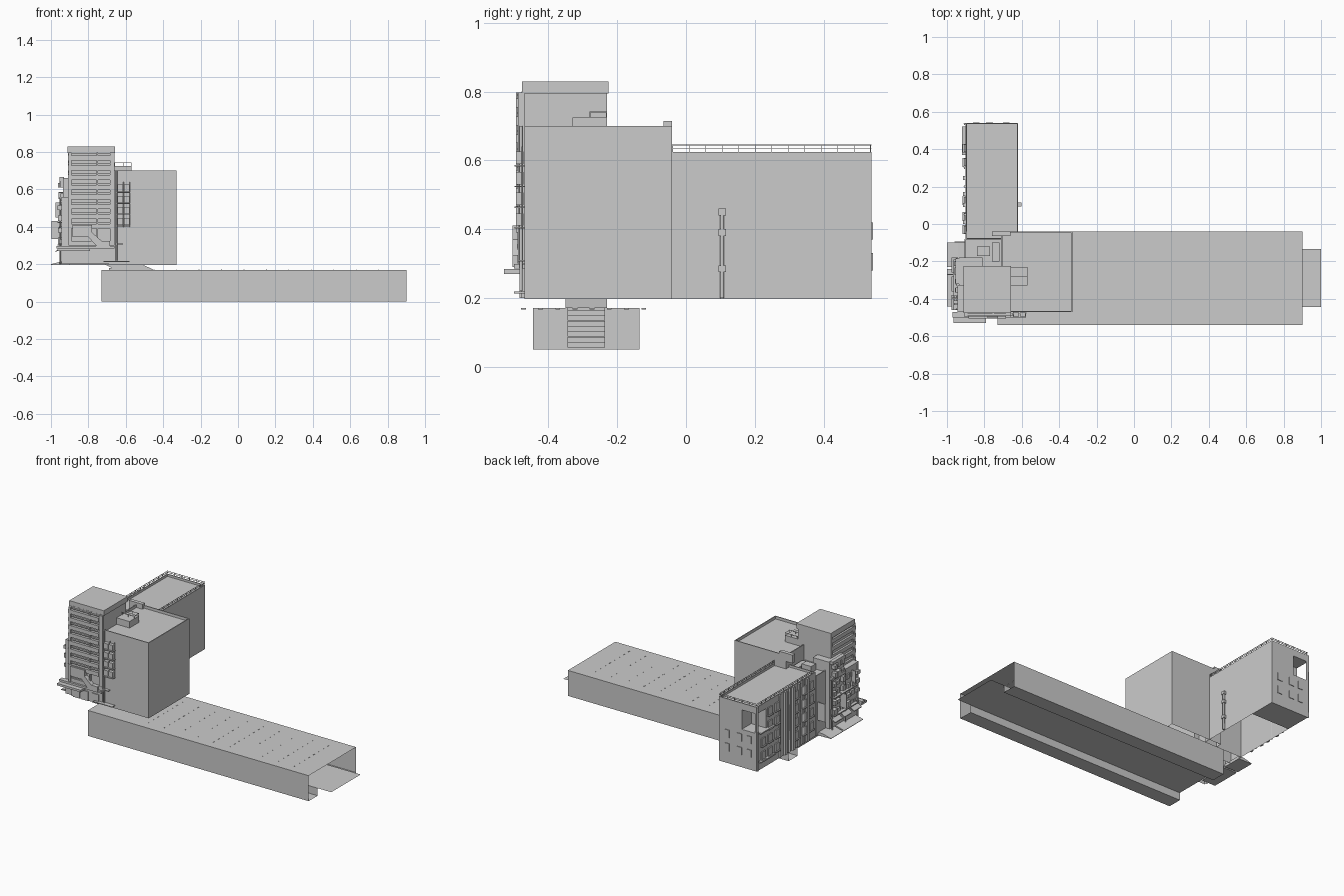
import bpy, random
from mathutils import Vector

random.seed(4)


def make(name, verts, faces):
    me = bpy.data.meshes.new(name)
    me.from_pydata(verts, [], faces)
    me.update()
    ob = bpy.data.objects.new(name, me)
    bpy.context.collection.objects.link(ob)
    return ob


def boxes(name, items, floor=True):
    """Several boxes (x0, x1, y0, y1, z0, z1) in one object."""
    v, f = [], []
    for x0, x1, y0, y1, z0, z1 in items:
        n = len(v)
        v += [(x, y, z) for z in (z0, z1) for x, y in ((x0, y0), (x1, y0), (x1, y1), (x0, y1))]
        f += [tuple(n + i for i in q) for q in
              ((0, 1, 5, 4), (1, 2, 6, 5), (2, 3, 7, 6), (3, 0, 4, 7), (4, 5, 6, 7))]
        if floor:
            f.append((n + 3, n + 2, n + 1, n))
    return make(name, v, f)


def rects(name, items):
    """Flat sheets: axis, position, then ranges on the two other axes."""
    v, f = [], []
    for axis, c, a0, a1, b0, b1 in items:
        n = len(v)
        for a, b in ((a0, b0), (a1, b0), (a1, b1), (a0, b1)):
            p = [a, b]
            p.insert('xyz'.index(axis), c)
            v.append(tuple(p))
        f.append((n, n + 1, n + 2, n + 3))
    return make(name, v, f)


def parapet_block(name, x0, x1, y0, y1, z0, z1, drop, t=0.006):
    """Open-bottomed block with a sunken flat roof."""
    v = [(x, y, z) for z, i in ((z0, 0), (z1, 0), (z1, t), (z1 - drop, t))
         for x, y in ((x0 + i, y0 + i), (x1 - i, y0 + i), (x1 - i, y1 - i), (x0 + i, y1 - i))]
    f = [(4 * r + i, 4 * r + (i + 1) % 4, 4 * r + 4 + (i + 1) % 4, 4 * r + 4 + i)
         for r in range(3) for i in range(4)] + [(12, 13, 14, 15)]
    return make(name, v, f)


def prism(name, profile, y0, y1):
    """Extrude an x-z profile along y."""
    n = len(profile)
    v = [(x, y, z) for y in (y0, y1) for x, z in profile]
    f = [(i, (i + 1) % n, n + (i + 1) % n, n + i) for i in range(n)]
    return make(name, v, f + [tuple(range(n - 1, -1, -1)), tuple(range(n, 2 * n))])


def pipe(name, pts, r):
    cu = bpy.data.curves.new(name, 'CURVE')
    cu.dimensions, cu.bevel_depth, cu.bevel_resolution, cu.use_fill_caps = '3D', r, 1, True
    sp = cu.splines.new('POLY')
    sp.points.add(len(pts) - 1)
    for p, q in zip(sp.points, pts):
        p.co = (*q, 1)
    ob = bpy.data.objects.new(name, cu)
    bpy.context.collection.objects.link(ob)


# underground station hall: open-ended sheets, two track trenches, platform
rects('station_hall', [
    ('z', 0.17, -0.73, 0.9, -0.54, -0.04),
    ('y', -0.54, -0.73, 0.9, 0, 0.17), ('y', -0.04, -0.73, 0.9, 0, 0.17),
    ('z', 0, -0.73, 0.9, -0.54, -0.445), ('z', 0, -0.73, 0.9, -0.135, -0.04),
    ('y', -0.445, -0.73, 0.9, 0, 0.05), ('y', -0.135, -0.73, 0.9, 0, 0.05),
    ('z', 0.05, -0.73, 1.0, -0.445, -0.135),
    ('x', -0.73, -0.445, -0.135, 0.05, 0.17)])
boxes('ceiling_lights', [(-0.45 + i * 0.12, -0.446 + i * 0.12, y, y + 0.014, 0.167, 0.171)
                         for i in range(11) for y in [-0.48 + k * 0.05 for k in range(8)]])

# sloping stair shaft from the street down to the platform
steps = 8
boxes('stairs', [(-0.69 + i * 0.035, -0.655 + i * 0.035, -0.345, -0.235,
                  0.165 - i * 0.0155, 0.18 - i * 0.0155) for i in range(steps)])
shaft = [(-0.71, 0.198), (-0.51, 0.198), (-0.45, 0.17), (-0.655, 0.17)]
for y in (-0.35, -0.23):
    make('shaft_wall', [(x, y, z) for x, z in shaft], [(0, 1, 2, 3)])
make('shaft_roof', [(-0.51, -0.35, 0.198), (-0.51, -0.23, 0.198),
                    (-0.45, -0.23, 0.17), (-0.45, -0.35, 0.17)], [(0, 1, 2, 3)])

# large plain block
parapet_block('main_block', -0.71, -0.33, -0.47, -0.04, 0.197, 0.70, 0.018)

# rear wing with an open corner balcony
X0, X1, Y0, Y1, Z0, Z1 = -0.90, -0.62, -0.08, 0.54, 0.197, 0.625
hx0, hx1, hy0, hy1, hz0, hz1 = -0.888, -0.79, 0.44, 0.528, 0.45, 0.58
rects('wing_walls', [
    ('x', X1, Y0, Y1, Z0, Z1), ('y', Y0, X0, X1, Z0, Z1),
    ('y', Y1, X0, hx0, Z0, Z1), ('y', Y1, hx1, X1, Z0, Z1),
    ('y', Y1, hx0, hx1, Z0, hz0), ('y', Y1, hx0, hx1, hz1, Z1),
    ('x', X0, Y0, hy0, Z0, Z1), ('x', X0, hy1, Y1, Z0, Z1),
    ('x', X0, hy0, hy1, Z0, hz0), ('x', X0, hy0, hy1, hz1, Z1),
    ('z', hz0, X0, hx1, hy0, Y1), ('z', hz1, X0, hx1, hy0, Y1),
    ('x', hx1, hy0, Y1, hz0, hz1), ('y', hy0, X0, hx1, hz0, hz1),
    ('z', 0.61, X0, X1, Y0, Y1), ('z', Z0, X0, X1, 0.36, Y1)])
boxes('wing_parapet', [(X0, X0 + .006, Y0, Y1, .61, Z1), (X1 - .006, X1, Y0, Y1, .61, Z1),
                       (X0, X1, Y1 - .006, Y1, .61, Z1), (X0, X1, Y0, Y0 + .006, .61, Z1)])

# roof railing of the wing
r = 0.0025
rail = [(x, x + r, -0.04, Y1, z, z + r) for x in (X0 + .002, X1 - .0045) for z in (.634, .643)]
rail += [(X0, X1, Y1 - .005, Y1 - .0025, z, z + r) for z in (.634, .643)]
rail += [(x, x + r, y, y + r, Z1, .645) for x in (X0 + .002, X1 - .0045)
         for y in [-0.04 + k * 0.048 for k in range(12)]]
rail += [(X0 + k * .055, X0 + k * .055 + r, Y1 - .005, Y1 - .0025, Z1, .645) for k in range(1, 5)]
boxes('roof_railing', rail)

# drain pipes on the wing
pipe('side_drain_pipe', [(-0.611, 0.105, 0.2), (-0.611, 0.105, 0.46)], 0.007)
boxes('pipe_joints', [(-0.62, -0.602, 0.094, 0.116, z, z + 0.02) for z in (0.275, 0.38, 0.44)])
for y in (0.535, 0.30, 0.20, 0.05):
    pipe('wing_drain_pipe', [(-0.905, y, 0.2), (-0.905, y, 0.625)], 0.006)

# wing street side: shutters, window frames, pilasters
boxes('wing_pilasters', [(-0.913, -0.9, y, y + 0.022, 0.2, 0.62) for y in (0.235, 0.15, 0.09, 0.0)])
win = []
for z in (0.26, 0.35, 0.44, 0.53):
    for y in (0.31, 0.385, 0.455, 0.105, 0.02, -0.05):
        if y < 0.4 or z < 0.4:
            win += [(-0.908, -0.9, y, y + 0.04, z, z + 0.05),
                    (-0.916, -0.9, y - 0.004, y + 0.044, z - 0.006, z)]
boxes('wing_windows', win)
boxes('wing_ledges', [(-0.92, -0.9, 0.37, 0.52, z, z + 0.008) for z in (0.25, 0.442)])
boxes('back_windows', [(x, x + .035, .54, .544, z, z + .05)
                       for x in (-0.86, -0.79, -0.7) for z in (.28, .37)])

# infill block between wing and tower
parapet_block('infill_block', -0.905, -0.70, -0.23, -0.08, 0.2, 0.60, 0.012)
boxes('infill_roof_units', [(-0.84, -0.77, -0.17, -0.12, 0.588, 0.63),
                            (-0.76, -0.72, -0.2, -0.1, 0.588, 0.61)])
boxes('roof_duct', [(-0.76, -0.66, -0.065, -0.04, 0.66, 0.715)])

# tower with cap, banded balconies and corner posts
boxes('tower_body', [(-0.895, -0.665, -0.478, -0.23, 0.2, 0.80)], floor=False)
boxes('tower_cap', [(-0.912, -0.657, -0.477, -0.225, 0.795, 0.83)])
bands = []
for i in range(8):
    z = 0.39 + i * 0.052
    bands += [(-0.905, -0.685, -0.495, -0.475, z, z + 0.026), (-0.908, -0.89, -0.495, -0.24, z, z + 0.026)]
    bands += [(-0.908, -0.685, -0.491, -0.475, z + 0.034, z + 0.037)]
boxes('tower_balcony_bands', bands)
boxes('tower_posts', [(-0.685, -0.66, -0.488, -0.47, 0.3, 0.797), (-0.757, -0.748, -0.49, -0.47, 0.3, 0.797),
                      (-0.905, -0.89, -0.494, -0.47, 0.3, 0.797), (-0.908, -0.89, -0.25, -0.23, 0.3, 0.797)])
pipe('tower_pipe', [(-0.65, -0.48, 0.22), (-0.65, -0.48, 0.70)], 0.005)

# penthouse and railing on the main block
boxes('roof_hut', [(-0.665, -0.57, -0.33, -0.23, 0.68, 0.725)])
hut = [(-0.665, -0.57, y, y + r, 0.74, 0.7425) for y in (-0.28, -0.2325)]
hut += [(-0.5725, -0.57, -0.28, -0.23, 0.74, 0.7425)]
hut += [(x, x + r, y, y + r, 0.725, 0.742) for x in (-0.66, -0.615, -0.5725) for y in (-0.28, -0.2325)]
boxes('roof_hut_railing', hut)

# cooling units stacked on the front wall
ac = []
for z in (0.41, 0.47, 0.53, 0.59):
    for x in (-0.645, -0.61):
        ac += [(x, x + 0.03, -0.495, -0.472, z, z + 0.036), (x - .003, x + 0.033, -0.499, -0.47, z - .008, z - .004)]
boxes('front_cooling_units', ac)
for x in (-0.612, -0.577):
    pipe('cooling_pipe', [(x, -0.476, 0.40), (x, -0.476, 0.64)], 0.002)

# stepped duct, awnings and shop front below the tower
prism('front_duct', [(-0.885, 0.345), (-0.885, 0.41), (-0.78, 0.41), (-0.78, 0.37), (-0.73, 0.325),
                     (-0.685, 0.325), (-0.685, 0.29), (-0.75, 0.29), (-0.80, 0.345)], -0.505, -0.475)
boxes('front_ledges', [(-0.97, -0.66, -0.50, -0.47, 0.285, 0.298), (-0.72, -0.615, -0.49, -0.47, 0.306, 0.311),
                       (-0.90, -0.665, -0.49, -0.47, 0.30, 0.325)])
boxes('front_awning', [(-0.965, -0.79, -0.53, -0.47, 0.27, 0.284), (-0.72, -0.58, -0.50, -0.47, 0.213, 0.218)])
boxes('shop_doors', [(x, x + 0.05, -0.484, -0.475, 0.2, 0.262) for x in (-0.88, -0.82, -0.74)])

# cluttered street side block
boxes('street_block', [(-0.945, -0.81, -0.47, -0.33, 0.2, 0.56), (-0.935, -0.81, -0.33, -0.18, 0.2, 0.66)], floor=False)
clutter = []
for z in (0.31, 0.37, 0.43, 0.49, 0.55, 0.61):
    for y in [-0.46 + k * 0.047 for k in range(6)]:
        if z > 0.5 and y < -0.33:
            continue
        d, h = random.uniform(0.004, 0.022), random.uniform(0.02, 0.036)
        clutter.append((-0.943 - d, -0.93, y, y + random.uniform(0.022, 0.04), z, z + h))
boxes('street_windows_and_units', clutter)
boxes('street_balconies', [(-0.965, -0.93, -0.44, -0.19, z, z + 0.006) for z in (0.30, 0.42)]
      + [(-0.955, -0.93, -0.32, -0.185, z, z + 0.02) for z in (0.54, 0.645)])
boxes('blank_sign_panels', [(-0.998, -0.95, -0.272, -0.266, 0.335, 0.43),
                            (-0.975, -0.94, -0.40, -0.394, 0.45, 0.53), (-0.96, -0.9, -0.10, -0.094, 0.3, 0.42)])
for y in (-0.325, -0.185, -0.455):
    pipe('street_pipe', [(-0.95, y, 0.2), (-0.95, y, 0.55)], 0.004)

# street level ramps and sloped awnings
for y0, y1 in ((-0.44, -0.24), (-0.23, -0.10)):
    prism('street_ramp', [(-1.0, 0.197), (-1.0, 0.2), (-0.94, 0.216), (-0.90, 0.216), (-0.90, 0.197)], y0, y1)
for y0 in (-0.46, -0.36, -0.26):
    prism('street_awning', [(-0.975, 0.265), (-0.975, 0.27), (-0.94, 0.295), (-0.94, 0.288)], y0, y0 + 0.08)
